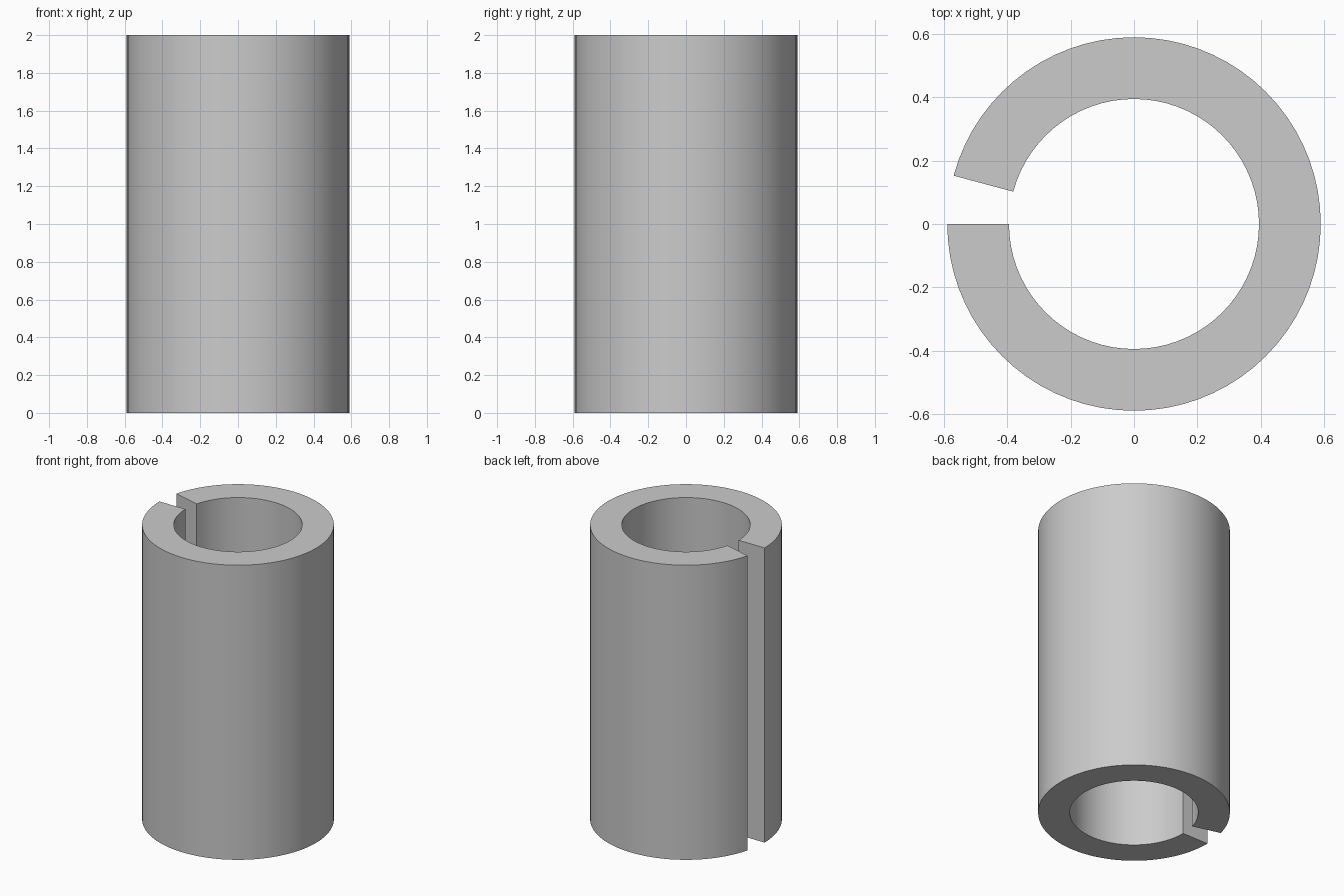
import bpy
import bmesh
from math import radians
from mathutils import Vector

default_cube = bpy.data.objects.get("Cube")
if default_cube:
    bpy.data.objects.remove(default_cube, do_unlink=True)

OUTER, INNER, HEIGHT = 0.59, 0.395, 2.0
SWEEP, STEPS = 345, 69

# Plain grey material
grey = bpy.data.materials.new("plain grey")
grey.use_nodes = True
colour = (0.6, 0.6, 0.6, 1)
grey.diffuse_color = colour
grey.node_tree.nodes["Principled BSDF"].inputs["Base Color"].default_value = colour

# Wall cross-section, swept around the axis to leave a wedge-shaped slot
bm = bmesh.new()
corners = [(-OUTER, 0), (-INNER, 0), (-INNER, HEIGHT), (-OUTER, HEIGHT)]
start = bm.faces.new([bm.verts.new((x, 0, z)) for x, z in corners])
sweep = bmesh.ops.spin(bm, geom=[start], cent=Vector(), axis=Vector((0, 0, 1)),
                       angle=radians(SWEEP), steps=STEPS, use_duplicate=False)

# Close the starting end of the slot if the sweep left it open
open_edges = [e for e in bm.edges if e.is_boundary]
if open_edges:
    bmesh.ops.holes_fill(bm, edges=open_edges, sides=4)
bmesh.ops.recalc_face_normals(bm, faces=bm.faces[:])

mesh = bpy.data.meshes.new("slotted_sleeve")
bm.to_mesh(mesh)
bm.free()
mesh.materials.append(grey)

sleeve = bpy.data.objects.new("slotted_sleeve", mesh)
bpy.context.collection.objects.link(sleeve)

# Smooth round walls with crisp rims and slot edges
bpy.ops.object.select_all(action="DESELECT")
sleeve.select_set(True)
bpy.context.view_layer.objects.active = sleeve
bpy.ops.object.shade_smooth_by_angle(angle=radians(30))
